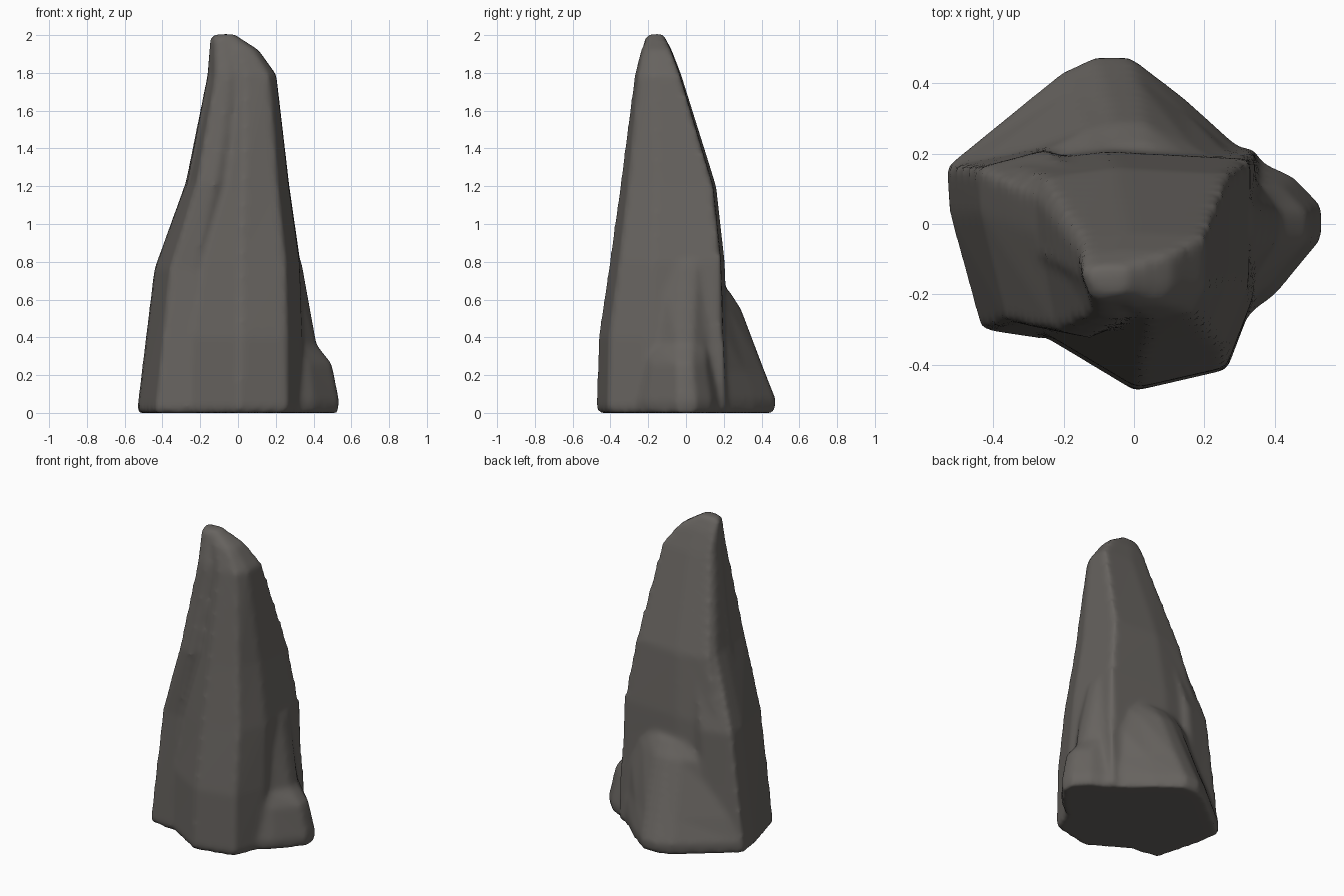
import bpy, bmesh

if "Cube" in bpy.data.objects:
    bpy.data.objects.remove(bpy.data.objects["Cube"])

stone = bpy.data.materials.new("dark grey stone")
stone.diffuse_color = (0.135, 0.125, 0.115, 1)
stone.use_nodes = True
stone.node_tree.nodes["Principled BSDF"].inputs["Base Color"].default_value = stone.diffuse_color
bm = bmesh.new()


def rock(outline, levels):
    """Loft one outline through levels of (z, x min, x max, y min, y max)."""
    xs, ys = zip(*outline)
    unit = [((x - min(xs)) / (max(xs) - min(xs)), (y - min(ys)) / (max(ys) - min(ys)))
            for x, y in outline]
    # slightly tucked-in underside ring below the first level
    z, x0, x1, y0, y1 = levels[0]
    d = 0.01
    rings = []
    for z, x0, x1, y0, y1 in [(0, x0 + d, x1 - d, y0 + d, y1 - d)] + levels:
        rings.append([bm.verts.new((x0 + u * (x1 - x0), y0 + v * (y1 - y0), z)) for u, v in unit])
    n = len(unit)
    faces = [bm.faces.new(rings[0]), bm.faces.new(rings[-1])]
    for a, b in zip(rings, rings[1:]):
        for i in range(n):
            j = (i + 1) % n
            faces.append(bm.faces.new((a[i], a[j], b[j], b[i])))
    bmesh.ops.recalc_face_normals(bm, faces=faces)


# Main leaning spire
rock([(-.25, -.32), (0, -.47), (.26, -.41), (.34, -.2), (.345, .215), (-.1, .24), (-.4, .2), (-.42, -.1)],
     [(.03, -.42, .35, -.475, .24), (.4, -.4, .345, -.465, .22), (.8, -.37, .33, -.405, .205),
      (1.2, -.275, .272, -.35, .16), (1.79, -.16, .203, -.272, -.025),
      (1.92, -.15, .11, -.24, -.075), (2.005, -.12, -.02, -.2, -.12)])

# Slab on the left, running up the front left corner
rock([(-.53, .165), (-.52, .03), (-.43, -.3), (-.27, -.325), (-.1, -.26), (-.1, .15), (-.3, .22)],
     [(.02, -.535, -.1, -.325, .22), (.76, -.445, -.08, -.3, .21), (1.22, -.278, -.02, -.325, .13),
      (1.79, -.163, .03, -.27, -.05), (1.99, -.15, -.03, -.215, -.12)])

# Buttress flaring out at the back
rock([(-.53, .165), (-.205, .43), (-.11, .475), (-.01, .475), (.14, .36), (.35, .17), (.2, 0)],
     [(.07, -.53, .35, 0, .475), (.22, -.49, .35, 0, .415), (.55, -.42, .34, .03, .29),
      (.65, -.39, .33, .06, .225)])

# Small stone at the right foot, thinning to a rib up the spire
rock([(.53, .05), (.53, -.04), (.4, -.2), (.32, -.26), (.2, 0), (.33, .19), (.45, .135)],
     [(.06, .2, .535, -.26, .19), (.26, .2, .495, -.23, .15), (.36, .2, .415, -.22, .15),
      (.8, .2, .335, -.2, .17)])

# Fuse the masses into one weathered rock with soft creases
me = bpy.data.meshes.new("rock_spire")
bm.to_mesh(me)
bm.free()
me.materials.append(stone)
ob = bpy.data.objects.new("rock_spire", me)
bpy.context.collection.objects.link(ob)
fuse = ob.modifiers.new("fuse", 'REMESH')
fuse.mode = 'VOXEL'
fuse.voxel_size = 0.018
fuse.use_smooth_shade = True
soft = ob.modifiers.new("soften", 'SMOOTH')
soft.factor = 0.5
soft.iterations = 6
